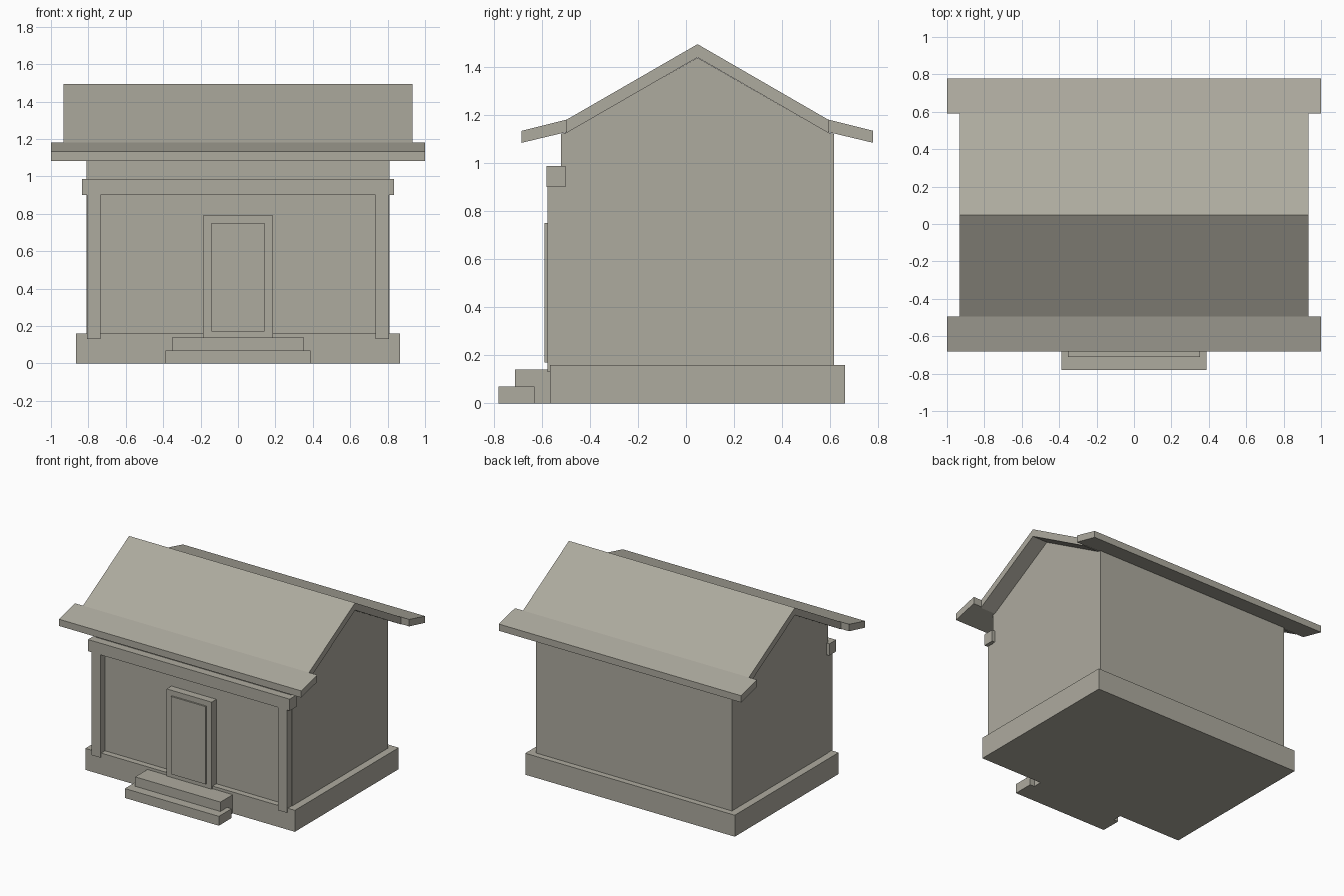
import bpy
import bmesh

cube = bpy.data.objects.get("Cube")
if cube:
    bpy.data.objects.remove(cube, do_unlink=True)

stone = bpy.data.materials.new("warm_grey_stone")
stone.use_nodes = True
colour = (0.42, 0.405, 0.345, 1.0)
stone.diffuse_color = colour
stone.node_tree.nodes["Principled BSDF"].inputs["Base Color"].default_value = colour


def prism(name, profile, x0, x1):
    """Extrude a (y, z) profile along x."""
    bm = bmesh.new()
    face = bm.faces.new([bm.verts.new((x0, y, z)) for y, z in profile])
    ext = bmesh.ops.extrude_face_region(bm, geom=[face])
    moved = [v for v in ext["geom"] if isinstance(v, bmesh.types.BMVert)]
    bmesh.ops.translate(bm, vec=(x1 - x0, 0, 0), verts=moved)
    bmesh.ops.recalc_face_normals(bm, faces=bm.faces)
    mesh = bpy.data.meshes.new(name)
    bm.to_mesh(mesh)
    bm.free()
    mesh.materials.append(stone)
    obj = bpy.data.objects.new(name, mesh)
    bpy.context.collection.objects.link(obj)
    return obj


def block(name, x0, x1, y0, y1, z0, z1):
    return prism(name, [(y0, z0), (y1, z0), (y1, z1), (y0, z1)], x0, x1)


def centred(name, half, y0, y1, z0, z1):
    return block(name, -half, half, y0, y1, z0, z1)


# Plinth and entrance steps
centred("plinth", 0.865, -0.565, 0.66, 0, 0.16)
centred("lower_step", 0.388, -0.78, -0.63, 0, 0.07)
centred("upper_step", 0.352, -0.71, -0.56, 0, 0.14)

# Gabled walls
ridge = 0.048
prism("walls", [(-0.52, 0.16), (0.615, 0.16), (0.615, 1.12),
                (0.59, 1.125), (ridge, 1.437), (-0.50, 1.125), (-0.52, 1.12)],
      -0.81, 0.81)

# Corner pilasters and the beam above them
for side, x in (("right", -0.806), ("left", 0.734)):
    block(side + "_pilaster", x, x + 0.072, -0.576, -0.515, 0.13, 0.90)
centred("front_beam", 0.833, -0.58, -0.50, 0.90, 0.987)

# Door
centred("door_frame", 0.186, -0.576, -0.515, 0.14, 0.79)
centred("door_panel", 0.143, -0.588, -0.57, 0.17, 0.75)

# Pitched roof slab
t = 0.055
prism("main_roof", [(-0.50, 1.177), (ridge, 1.493), (0.595, 1.177),
                    (0.595, 1.177 - t), (ridge, 1.493 - t), (-0.50, 1.177 - t)],
      -0.933, 0.933)

# Shallower, wider eaves
for name, y_in, y_out in (("front_eave", -0.495, -0.683), ("back_eave", 0.59, 0.778)):
    prism(name, [(y_in, 1.18), (y_out, 1.133), (y_out, 1.083), (y_in, 1.128)],
          -1.0, 1.0)
